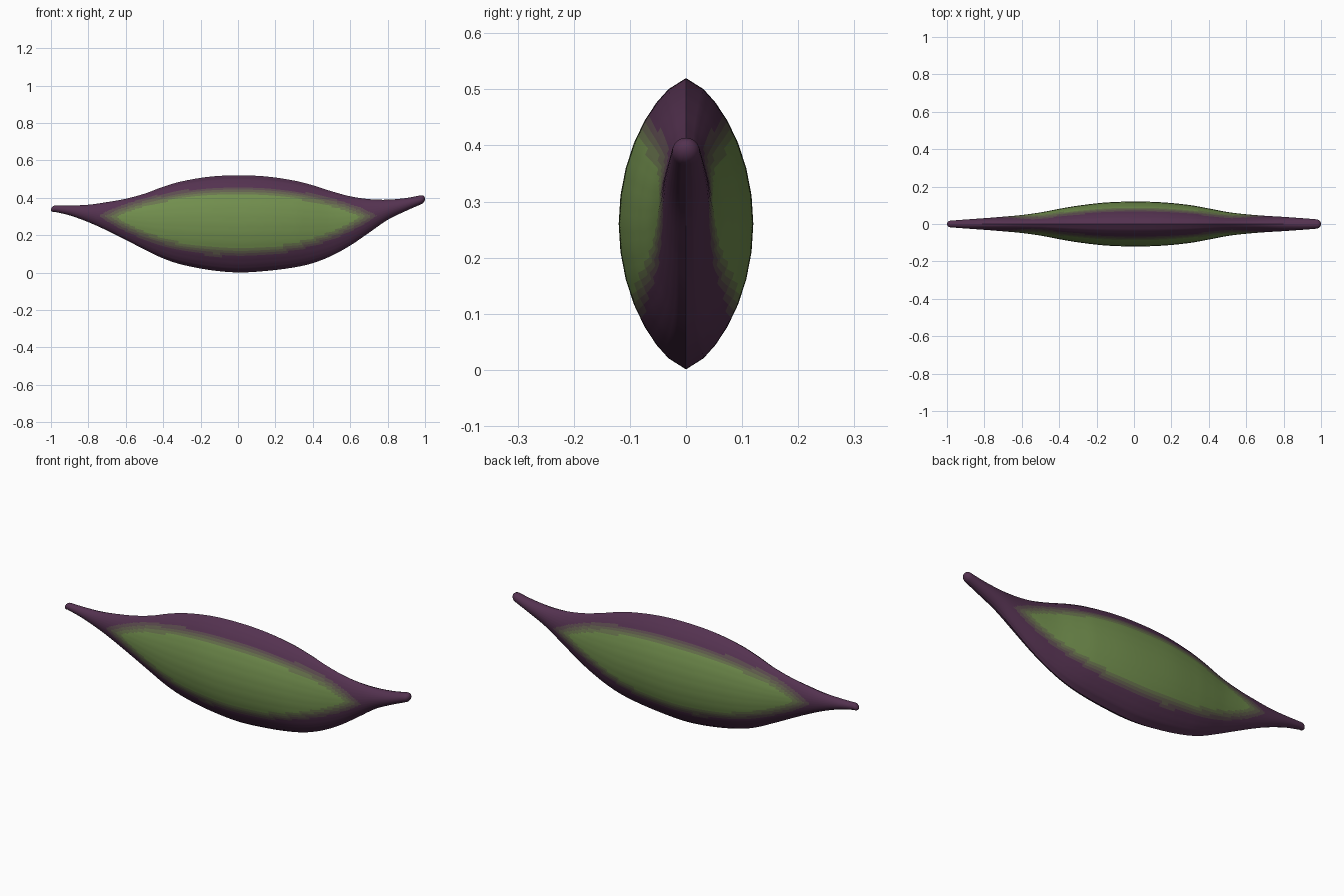
import bpy, bmesh, math

if "Cube" in bpy.data.objects:
    bpy.data.objects.remove(bpy.data.objects["Cube"])

# Silhouette stations along x: (x, top z, bottom z, half width in y)
ST = [(-.98, .36, .325, .018), (-.9, .359, .306, .024), (-.8, .363, .27, .031),
      (-.7, .377, .225, .039), (-.6, .395, .175, .048), (-.5, .422, .124, .062),
      (-.4, .459, .076, .081), (-.3, .488, .043, .098), (-.15, .513, .014, .115),
      (0, .52, .001, .12), (.15, .514, .009, .116), (.3, .492, .028, .101),
      (.4, .467, .051, .083), (.5, .435, .09, .064), (.6, .408, .145, .052),
      (.7, .393, .213, .044), (.8, .39, .282, .038), (.9, .399, .331, .031),
      (.975, .413, .364, .025)]


def slope(i, c):
    a, b = max(i - 1, 0), min(i + 1, len(ST) - 1)
    return (ST[b][c] - ST[a][c]) / (ST[b][0] - ST[a][0])


def sample(x, c):
    """Smooth Hermite interpolation of column c."""
    x = min(max(x, ST[0][0]), ST[-1][0])
    i = 0
    while i < len(ST) - 2 and x > ST[i + 1][0]:
        i += 1
    h = ST[i + 1][0] - ST[i][0]
    t = (x - ST[i][0]) / h
    return ((2*t**3 - 3*t**2 + 1) * ST[i][c] + (t**3 - 2*t**2 + t) * h * slope(i, c)
            + (3*t**2 - 2*t**3) * ST[i + 1][c] + (t**3 - t**2) * h * slope(i + 1, c))


# Colours blending from the purple rim to the green cheeks
def lin(v):
    v /= 255
    return v / 12.92 if v <= .04045 else ((v + .055) / 1.055) ** 2.4


PURPLE, GREEN = (84, 50, 80), (114, 143, 78)
BANDS = [("purple rim", 0), ("brown band", .28), ("dark olive band", .5),
         ("olive band", .72), ("green cheek", 1)]
mats = []
for name, f in BANDS:
    m = bpy.data.materials.new(name)
    m.diffuse_color = [lin(a + (b - a) * f) for a, b in zip(PURPLE, GREEN)] + [1]
    m.use_nodes = True
    m.node_tree.nodes["Principled BSDF"].inputs["Base Color"].default_value = m.diffuse_color
    mats.append(m)

# Lens section angles: keeled at top and bottom, facets split for crisp bands
base = [0] + [22.5 + 11.25 * k for k in range(13)] + [180]
half = []
for a, b in zip(base, base[1:]):
    n = 6 if b - a > 12 else 3
    half += [(a, b, k / n) for k in range(n)]


def unit(x, deg):
    p = 1 + .4 * min(1, (1 - abs(x)) / .5)
    t = math.radians(deg)
    return max(math.sin(t), 0) ** p, math.cos(t)


def ring(x):
    top, bot, wid = (sample(x, c) for c in (1, 2, 3))
    zc, h = (top + bot) / 2, (top - bot) / 2
    s = 1
    for end, sgn in ((ST[0][0], -1), (ST[-1][0], 1)):   # rounded tips
        if (x - end) * sgn > 0:
            u = (x - end) / (sgn - end)
            s = math.sqrt(max(1 - u * u, 0))
            zc += sgn * .006 * u
    right = []
    for a, b, f in half:
        (ya, za), (yb, zb) = unit(x, a), unit(x, b)
        right.append((ya + (yb - ya) * f, za + (zb - za) * f))
    right.append((0, -1))
    loop = right + [(-y, z) for y, z in right[-2:0:-1]]
    return [(x, y * wid * s, zc + z * h * s) for y, z in loop]


def band(x, z):
    """Nested lens shaped patches on both cheeks."""
    dz = abs(z - (.272 + .06 * x * x))
    idx = 0
    for k, (hz, hx) in enumerate([(.187, .74), (.174, .71), (.160, .68), (.146, .65)]):
        if (dz / hz) ** 1.15 + (abs(x) / hx) ** 2 < 1:
            idx = k + 1
    return idx


# Pod body: loft of rings
xs = [-.9995, -.998, -.994, -.988]
xs += [-.98 + 1.955 * i / 210 for i in range(211)]
xs += [.982, .99, .996, .9995]
bm = bmesh.new()
rings = [[bm.verts.new(p) for p in ring(x)] for x in xs]
for r0, r1 in zip(rings, rings[1:]):
    n = len(r0)
    for j in range(n):
        f = bm.faces.new((r0[j], r0[(j + 1) % n], r1[(j + 1) % n], r1[j]))
        c = f.calc_center_median()
        f.material_index = band(c.x, c.z)
bm.faces.new(rings[0])
bm.faces.new(rings[-1])
bmesh.ops.recalc_face_normals(bm, faces=bm.faces)
me = bpy.data.meshes.new("seed_pod")
bm.to_mesh(me)
bm.free()
for m in mats:
    me.materials.append(m)
pod = bpy.data.objects.new("seed_pod", me)
bpy.context.collection.objects.link(pod)
bpy.context.view_layer.objects.active = pod
pod.select_set(True)
bpy.ops.object.shade_smooth_by_angle(angle=math.radians(35))
